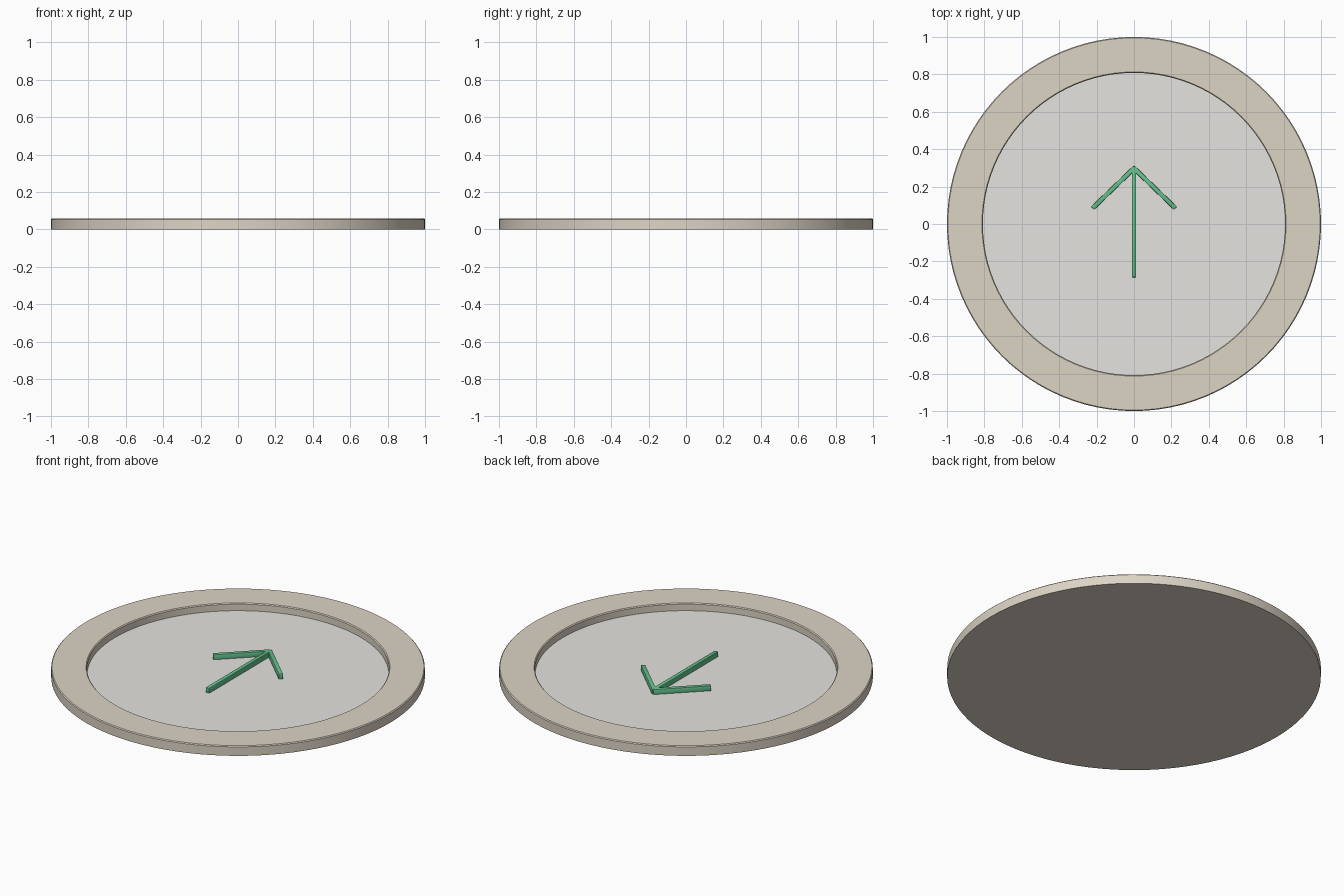
import bpy, bmesh, math

if "Cube" in bpy.data.objects:
    bpy.data.objects.remove(bpy.data.objects["Cube"])

SEG = 96


def material(name, rgb):
    m = bpy.data.materials.new(name)
    m.diffuse_color = (*rgb, 1)
    m.use_nodes = True
    m.node_tree.nodes["Principled BSDF"].inputs["Base Color"].default_value = m.diffuse_color
    return m


def lathe(name, profile, mat):
    """Spin an (r, z) profile that starts and ends on the axis."""
    bm = bmesh.new()
    rings = []
    for r, z in profile:
        if r == 0:
            rings.append([bm.verts.new((0, 0, z))])
        else:
            rings.append([bm.verts.new((r * math.cos(2 * math.pi * i / SEG),
                                        r * math.sin(2 * math.pi * i / SEG), z))
                          for i in range(SEG)])
    for a, b in zip(rings, rings[1:]):
        for i in range(SEG):
            j = (i + 1) % SEG
            if len(a) == 1:
                bm.faces.new((a[0], b[j], b[i]))
            elif len(b) == 1:
                bm.faces.new((a[i], a[j], b[0]))
            else:
                bm.faces.new((a[i], a[j], b[j], b[i]))
    bmesh.ops.recalc_face_normals(bm, faces=bm.faces)
    return finish(name, bm, mat)


def finish(name, bm, mat):
    me = bpy.data.meshes.new(name)
    bm.to_mesh(me)
    bm.free()
    ob = bpy.data.objects.new(name, me)
    bpy.context.collection.objects.link(ob)
    me.materials.append(mat)
    bpy.context.view_layer.objects.active = ob
    bpy.ops.object.select_all(action='DESELECT')
    ob.select_set(True)
    bpy.ops.object.shade_smooth_by_angle(angle=math.radians(30))
    return ob


def bar(name, start, end, z0, z1, width, mat):
    """Flat bar between two points, with softened edges."""
    dx, dy = end[0] - start[0], end[1] - start[1]
    bm = bmesh.new()
    bmesh.ops.create_cube(bm, size=1)
    bmesh.ops.scale(bm, vec=(math.hypot(dx, dy), width, z1 - z0), verts=bm.verts)
    bmesh.ops.bevel(bm, geom=bm.edges[:], offset=0.004, segments=2,
                    profile=0.5, affect='EDGES')
    ob = finish(name, bm, mat)
    ob.location = ((start[0] + end[0]) / 2, (start[1] + end[1]) / 2, (z0 + z1) / 2)
    ob.rotation_euler.z = math.atan2(dy, dx)
    return ob


tan = material("tan", (0.72, 0.66, 0.56))
pale = material("pale_grey", (0.79, 0.77, 0.74))
green = material("green", (0.13, 0.53, 0.27))

# Dish: solid base with a raised, slightly chamfered rim
H, R, RI, C = 0.058, 1.0, 0.808, 0.005
lathe("rim_dish", [(0, 0), (R, 0), (R, H - C), (R - C, H), (RI + C, H),
                   (RI, H - C), (RI, 0.008), (0, 0.008)], tan)

# Recessed floor disc
lathe("floor_disc", [(0, 0.004), (RI - 0.001, 0.004), (RI - 0.001, 0.015), (0, 0.015)], pale)

# Arrow: shaft and two mirrored head arms
bar("arrow_shaft", (0, -0.285), (0, 0.30), 0.012, 0.045, 0.024, green)
for side, sx in (("left", -1), ("right", 1)):
    bar("arrow_head_" + side, (sx * 0.222, 0.084), (-sx * 0.004, 0.302),
        0.012, 0.045, 0.024, green)
